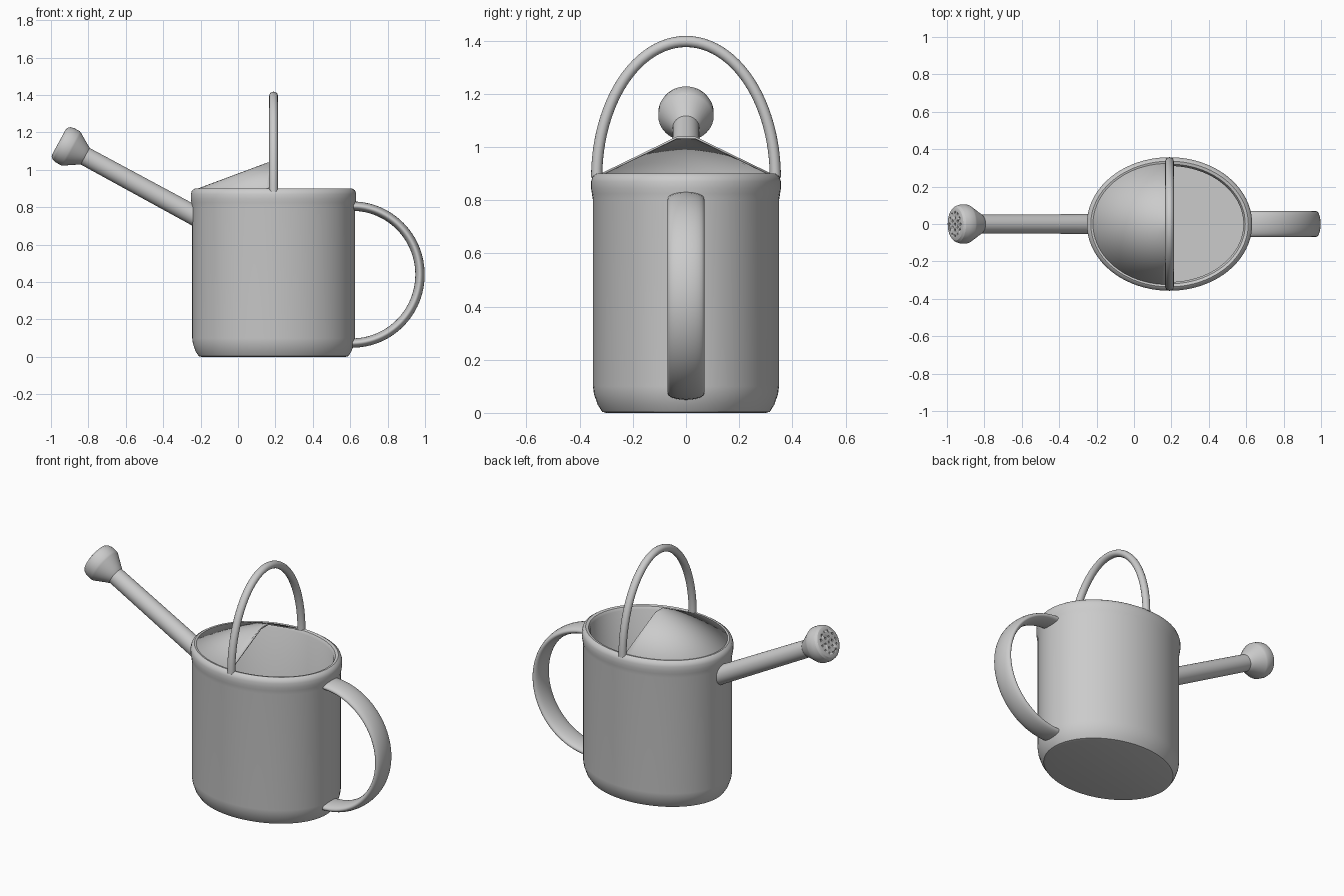
import bpy, math
from mathutils import Vector

if "Cube" in bpy.data.objects:
    bpy.data.objects.remove(bpy.data.objects["Cube"])

CX = 0.19            # body centre
A, B = 0.435, 0.35   # body half-axes


def finish(name, verts, faces, angle=40):
    me = bpy.data.meshes.new(name)
    me.from_pydata(verts, [], faces)
    me.update()
    ob = bpy.data.objects.new(name, me)
    bpy.context.collection.objects.link(ob)
    bpy.ops.object.select_all(action='DESELECT')
    ob.select_set(True)
    bpy.context.view_layer.objects.active = ob
    bpy.ops.object.mode_set(mode='EDIT')
    bpy.ops.mesh.select_all(action='SELECT')
    bpy.ops.mesh.normals_make_consistent(inside=False)
    bpy.ops.object.mode_set(mode='OBJECT')
    bpy.ops.object.shade_smooth_by_angle(angle=math.radians(angle))
    return ob


def loft(name, rings, angle=40):
    """Skin closed rings and cap both ends."""
    n = len(rings[0])
    verts = [v for r in rings for v in r]
    faces = [(i * n + j, i * n + (j + 1) % n, (i + 1) * n + (j + 1) % n, (i + 1) * n + j)
             for i in range(len(rings) - 1) for j in range(n)]
    faces += [tuple(range(n)), tuple(range(len(verts) - n, len(verts)))]
    return finish(name, verts, faces, angle)


def ellipse(c, u, v, n):
    return [c + u * math.cos(2 * math.pi * k / n) + v * math.sin(2 * math.pi * k / n)
            for k in range(n)]


X, Y, Z = Vector((1, 0, 0)), Vector((0, 1, 0)), Vector((0, 0, 1))

# Body: oval vessel with rounded foot, rolled rim and hollow inside (offset, z)
profile = [(-.05, 0), (-.035, .004), (-.018, .03), (-.004, .07), (0, .1), (0, .8),
           (.004, .825), (.007, .845), (.007, .87), (.001, .89), (-.014, .9),
           (-.03, .896), (-.04, .88), (-.04, .04)]
loft("body", [ellipse(Vector((CX, 0, z)), X * (A + d), Y * (B + d), 80) for d, z in profile])

# Half cover: sloped half cone over the spout side
n = 40
verts = []
for sx, sy, z in ((.398, .322, .895), (.022, .035, 1.035)):
    for k in range(n + 1):
        t = math.pi / 2 + math.pi * k / n
        verts.append((CX - .01 + sx * math.cos(t), sy * math.sin(t), z))
faces = [(k, k + 1, n + 2 + k, n + 1 + k) for k in range(n)]
faces.append(tuple(range(n + 1, 2 * n + 2)))
cover = finish("half_cover", verts, faces, 30)
sol = cover.modifiers.new("thickness", 'SOLIDIFY')
sol.thickness, sol.offset = .008, 0


def arch(name, centre, start, steps, n, u, v, side, wide, thick):
    """Sweep an oval section along a half ellipse spanned by u and v."""
    rings = []
    for i in range(steps + 1):
        t = start + (math.pi - 2 * start) * i / steps
        p = centre + u * math.cos(t) + v * math.sin(t)
        tan = (v * math.cos(t) - u * math.sin(t)).normalized()
        rings.append(ellipse(p, side * wide, tan.cross(side) * thick, n))
    return loft(name, rings)


# Overhead carrying handle and flat side handle
arch("top_handle", Vector((CX, 0, .885)), 0, 48, 16, Y * .336, Z * .512, X, .023, .021)
arch("side_handle", Vector((.61, 0, .44)), 0, 48, 24, Z * .366, X * .363, Y, .069, .025)

# Spout and rose share one slanted axis
base = Vector((-.25, 0, .765))
axis = Vector((-.879, 0, .477)).normalized()
up = Y.cross(axis)


def turned(name, pts, n, angle=25):
    return loft(name, [ellipse(base + axis * t, Y * r, up * r, n) for t, r in pts], angle)


turned("spout", [(-.04, .053), (.66, .05)], 32)
rose = turned("rose", [(.64, .045), (.65, .054), (.668, .064), (.725, .1), (.735, .104),
                       (.77, .104), (.79, .098), (.801, .088), (.805, .075)], 40)

# Sprinkler holes drilled into the rose face
verts, faces, m = [], [], 8
for radius, count in ((0, 1), (.032, 6), (.062, 12)):
    for k in range(count):
        a = 2 * math.pi * k / count
        off = Y * radius * math.cos(a) + up * radius * math.sin(a)
        s = len(verts)
        for t in (.78, .83):
            verts += ellipse(base + axis * t + off, Y * .006, up * .006, m)
        faces += [(s + j, s + (j + 1) % m, s + m + (j + 1) % m, s + m + j) for j in range(m)]
        faces += [tuple(range(s, s + m)), tuple(range(s + m, s + 2 * m))]
cutter = finish("hole_cutter", verts, faces)
cutter.hide_render = True
cutter.hide_viewport = True
cut = rose.modifiers.new("holes", 'BOOLEAN')
cut.operation, cut.solver, cut.object = 'DIFFERENCE', 'EXACT', cutter
